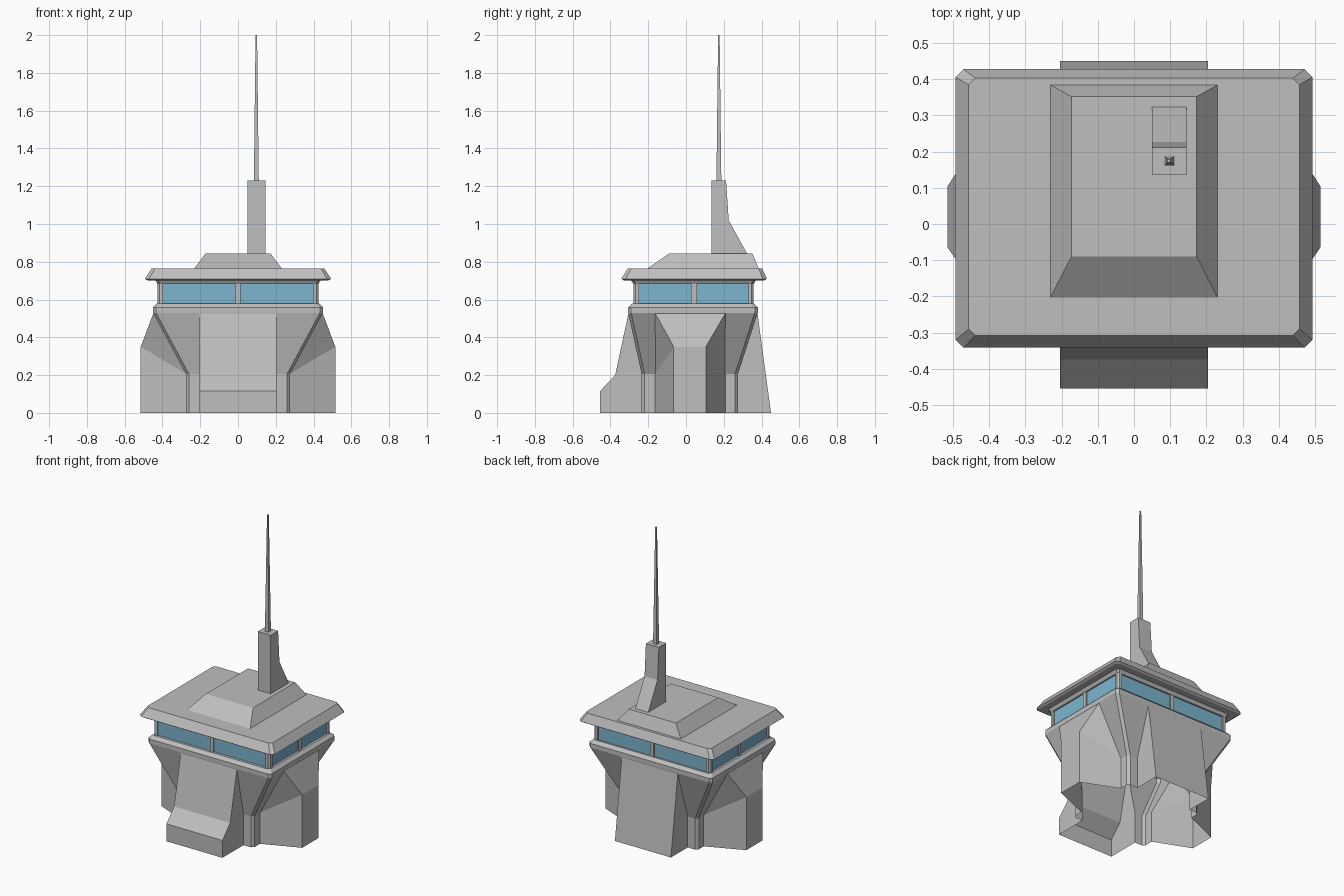
import bpy
import bmesh

cube = bpy.data.objects.get("Cube")
if cube:
    bpy.data.objects.remove(cube, do_unlink=True)


def material(name, rgb):
    m = bpy.data.materials.new(name)
    m.use_nodes = True
    m.diffuse_color = (*rgb, 1)
    m.node_tree.nodes["Principled BSDF"].inputs["Base Color"].default_value = (*rgb, 1)
    return m


GREY = material("concrete grey", (0.52, 0.52, 0.52))
GLASS = material("window blue", (0.2, 0.46, 0.62))


def loft(name, rings, mat=GREY):
    """Closed solid through rings that share one point count."""
    bm = bmesh.new()
    loops = [[bm.verts.new(p) for p in r] for r in rings]
    n = len(loops[0])
    for a, b in zip(loops, loops[1:]):
        for i in range(n):
            j = (i + 1) % n
            bm.faces.new((a[i], a[j], b[j], b[i]))
    bm.faces.new(loops[0][::-1])
    bm.faces.new(loops[-1])
    bmesh.ops.remove_doubles(bm, verts=bm.verts, dist=1e-5)
    bmesh.ops.recalc_face_normals(bm, faces=bm.faces)
    me = bpy.data.meshes.new(name)
    bm.to_mesh(me)
    bm.free()
    me.materials.append(mat)
    ob = bpy.data.objects.new(name, me)
    bpy.context.scene.collection.objects.link(ob)
    return ob


def rect(x0, x1, y0, y1, z):
    return [(x0, y0, z), (x1, y0, z), (x1, y1, z), (x0, y1, z)]


def octo(hx, y0, y1, c, z):
    """Rectangle with cut corners."""
    return [(-hx + c, y0, z), (hx - c, y0, z), (hx, y0 + c, z), (hx, y1 - c, z),
            (hx - c, y1, z), (-hx + c, y1, z), (-hx, y1 - c, z), (-hx, y0 + c, z)]


def box(name, x0, x1, y0, y1, z0, z1, mat=GREY):
    return loft(name, [rect(x0, x1, y0, y1, z0), rect(x0, x1, y0, y1, z1)], mat)


def extrude_x(name, profile, x0, x1):
    return loft(name, [[(x, y, z) for y, z in profile] for x in (x0, x1)])


# Flared core with the window sill
body = loft("tower_body", [
    octo(0.275, -0.235, 0.275, 0.016, 0), octo(0.275, -0.235, 0.275, 0.016, 0.205),
    octo(0.45, -0.306, 0.38, 0.016, 0.53), octo(0.45, -0.306, 0.38, 0.016, 0.558),
    octo(0.43, -0.285, 0.36, 0.016, 0.578)])

# Buttresses: stepped front, leaning back, faceted sides
parts = [
    extrude_x("front_buttress", [(0.1, 0), (-0.455, 0), (-0.455, 0.115), (-0.375, 0.2),
                                 (-0.304, 0.53), (0.1, 0.53)], -0.205, 0.205),
    extrude_x("back_buttress", [(-0.1, 0), (0.45, 0), (0.378, 0.53), (-0.1, 0.53)],
              -0.205, 0.205)]
for s, side in ((1, "left"), (-1, "right")):
    ya, yb, yc, yd = -0.165, -0.065, 0.105, 0.21
    plan = [(0, ya), (0.27, ya), (0.515, yb), (0.515, yc), (0.27, yd), (0, yd)]
    heights = [0.205, 0.205, 0.35, 0.35, 0.205, 0.205]
    crown = [(0, ya)] + [(0.447, ya)] * 2 + [(0.447, yd)] * 2 + [(0, yd)]
    parts.append(loft(side + "_buttress", [
        [(s * x, y, 0) for x, y in plan],
        [(s * x, y, h) for (x, y), h in zip(plan, heights)],
        [(s * x, y, 0.53) for x, y in crown]]))

# Merge the buttresses into the body and open its underside
for p in parts:
    mod = body.modifiers.new("union", "BOOLEAN")
    mod.operation = "UNION"
    mod.solver = "EXACT"
    mod.object = p
merged = bpy.data.meshes.new_from_object(
    body.evaluated_get(bpy.context.evaluated_depsgraph_get()))
body.modifiers.clear()
body.data = merged
for p in parts:
    bpy.data.objects.remove(p, do_unlink=True)
bm = bmesh.new()
bm.from_mesh(merged)
under = [f for f in bm.faces if all(v.co.z < 1e-4 for v in f.verts)]
bmesh.ops.delete(bm, geom=under, context="FACES")
for f in bm.faces:
    f.material_index = 0
bm.to_mesh(merged)
bm.free()

# Window band with posts, mullions and header
X, Y0, Y1, MID = 0.425, -0.278, 0.358, 0.042
box("window_glass", -X + 0.01, X - 0.01, Y0 + 0.01, Y1 - 0.01, 0.57, 0.7, GLASS)
for sx, side in ((1, "left"), (-1, "right")):
    for y0, y1, end in ((Y0, -0.248, "front"), (0.332, Y1, "back")):
        c = 0.01
        out, inn = (y0, y1) if end == "front" else (y1, y0)
        d = c if end == "front" else -c
        plan = [(0.396, out), (X - c, out), (X, out + d), (X, inn), (0.396, inn)]
        loft(f"{end}_{side}_post", [[(sx * x, y, z) for x, y in plan] for z in (0.57, 0.69)])
    xs = sorted((sx * (X - 0.02), sx * (X - 0.002)))
    box(side + "_mullion", *xs, MID - 0.015, MID + 0.015, 0.57, 0.69)
box("front_mullion", -0.013, 0.013, Y0 + 0.002, Y0 + 0.02, 0.57, 0.69)
box("back_mullion", -0.013, 0.013, Y1 - 0.02, Y1 - 0.002, 0.57, 0.69)
loft("window_header", [octo(X, Y0, Y1, 0.012, 0.682), octo(0.44, -0.293, 0.373, 0.016, 0.706)])

# Overhanging roof and raised roof block
loft("roof", [octo(0.48, -0.33, 0.416, 0.022, 0.702), octo(0.493, -0.342, 0.428, 0.022, 0.71),
              octo(0.457, -0.308, 0.403, 0.018, 0.765)])
loft("roof_block", [rect(-0.232, 0.232, -0.205, 0.385, 0.764),
                    rect(-0.173, 0.173, -0.09, 0.352, 0.843)])

# Antenna pedestal and tapered mast
extrude_x("antenna_pedestal", [(0.135, 0.84), (0.325, 0.84), (0.226, 1.02), (0.212, 1.23),
                               (0.135, 1.23)], 0.05, 0.145)
loft("antenna_mast", [rect(0.097 - r, 0.097 + r, 0.174 - r, 0.174 + r, z)
                      for r, z in ((0.013, 1.228), (0.004, 2))])
